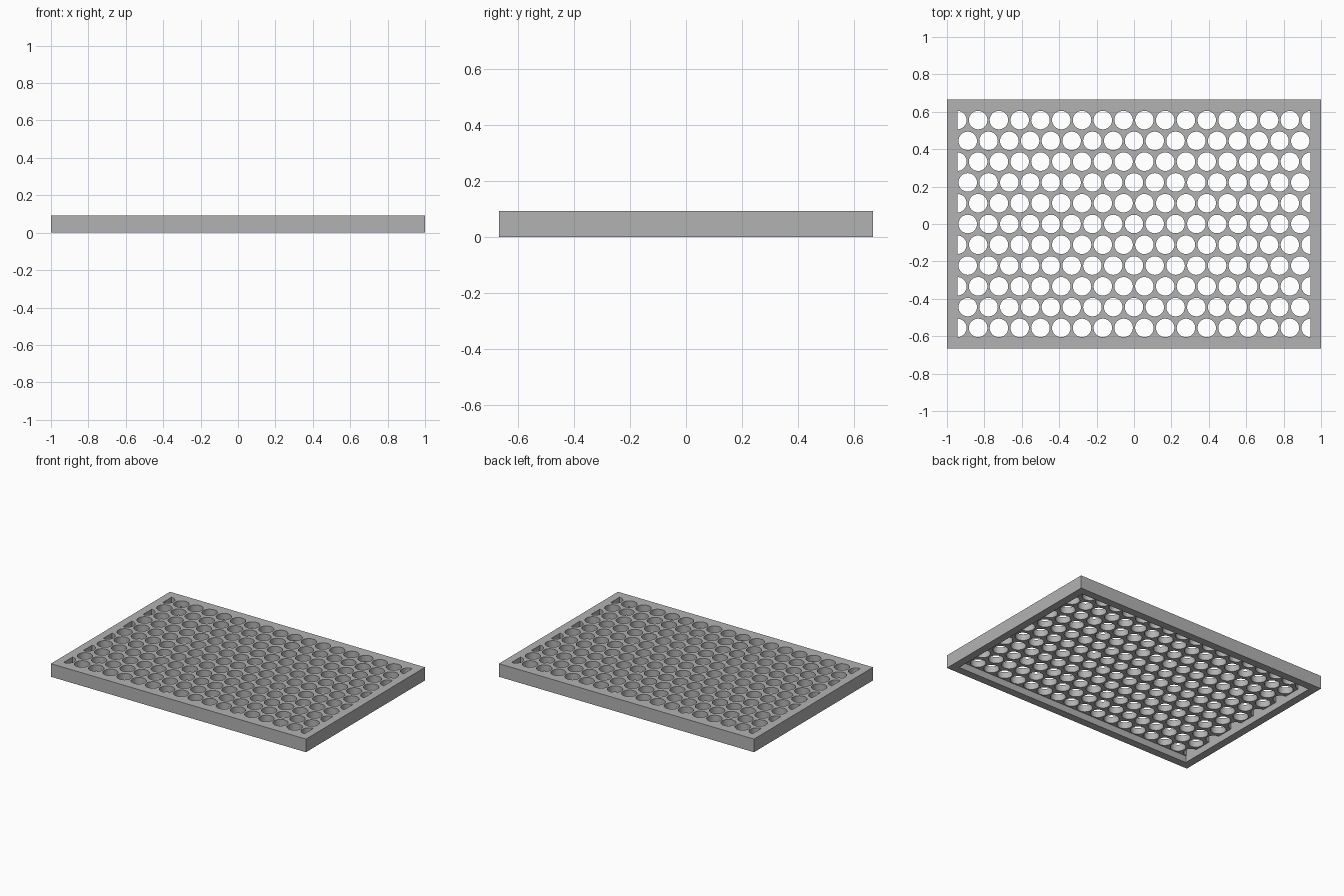
import bpy, bmesh, math

cube = bpy.data.objects.get("Cube")
if cube:
    bpy.data.objects.remove(cube, do_unlink=True)

PITCH = 1 / 9
HALF_X, HALF_Y = 1.0, 6 * PITCH
BORDER = PITCH / 2
IN_X, IN_Y = HALF_X - BORDER, HALF_Y - BORDER
HEIGHT, PLATE = 0.093, 0.045
RADIUS, SEGMENTS = 0.0495, 32

grey = bpy.data.materials.new("light_grey")
grey.use_nodes = True
colour = (0.45, 0.45, 0.45, 1)
grey.diffuse_color = colour
grey.node_tree.nodes["Principled BSDF"].inputs["Base Color"].default_value = colour


def rectangle(hx, hy):
    return [(-hx, -hy), (hx, -hy), (hx, hy), (-hx, hy)]


def arc(cx, cy, start, sweep):
    """Full circle, or a D shape when the sweep is half a turn."""
    full = sweep > 6
    steps = SEGMENTS if full else SEGMENTS // 2
    count = steps if full else steps + 1
    return [(cx + RADIUS * math.cos(start + sweep * i / steps),
             cy + RADIUS * math.sin(start + sweep * i / steps)) for i in range(count)]


def extruded_sheet(name, outlines, z0, z1):
    """Flat sheet with openings, filled and extruded between two heights."""
    curve = bpy.data.curves.new(name + "_outline", "CURVE")
    curve.dimensions = "2D"
    curve.fill_mode = "BOTH"
    curve.extrude = (z1 - z0) / 2
    for points in outlines:
        spline = curve.splines.new("POLY")
        spline.points.add(len(points) - 1)
        for p, (x, y) in zip(spline.points, points):
            p.co = (x, y, 0, 1)
        spline.use_cyclic_u = True
    source = bpy.data.objects.new(name + "_outline", curve)
    bpy.context.collection.objects.link(source)
    graph = bpy.context.evaluated_depsgraph_get()
    mesh = bpy.data.meshes.new_from_object(source.evaluated_get(graph))
    bpy.data.objects.remove(source, do_unlink=True)

    bm = bmesh.new()
    bm.from_mesh(mesh)
    bmesh.ops.remove_doubles(bm, verts=bm.verts, dist=0.0001)
    bmesh.ops.recalc_face_normals(bm, faces=bm.faces)
    bm.to_mesh(mesh)
    bm.free()
    mesh.name = name
    mesh.materials.clear()
    mesh.materials.append(grey)
    obj = bpy.data.objects.new(name, mesh)
    bpy.context.collection.objects.link(obj)
    obj.location.z = (z0 + z1) / 2
    bpy.ops.object.select_all(action="DESELECT")
    obj.select_set(True)
    bpy.context.view_layer.objects.active = obj
    bpy.ops.object.shade_smooth_by_angle(angle=math.radians(30))
    return obj


# Staggered holes: whole rows alternate with rows ending in half holes
holes = []
for row in range(-5, 6):
    y = row * PITCH
    if row % 2 == 0:
        holes += [arc(col * PITCH, y, 0, math.tau) for col in range(-8, 9)]
    else:
        holes += [arc((col + 0.5) * PITCH, y, 0, math.tau) for col in range(-8, 8)]
        holes.append(arc(-IN_X, y, -math.pi / 2, math.pi))
        holes.append(arc(IN_X, y, math.pi / 2, math.pi))

# Perforated top plate
extruded_sheet("perforated_plate", [rectangle(HALF_X, HALF_Y)] + holes,
               HEIGHT - PLATE, HEIGHT)

# Rim below the plate, open underneath
extruded_sheet("lower_rim", [rectangle(HALF_X, HALF_Y), rectangle(IN_X, IN_Y)],
               0, HEIGHT - PLATE)
